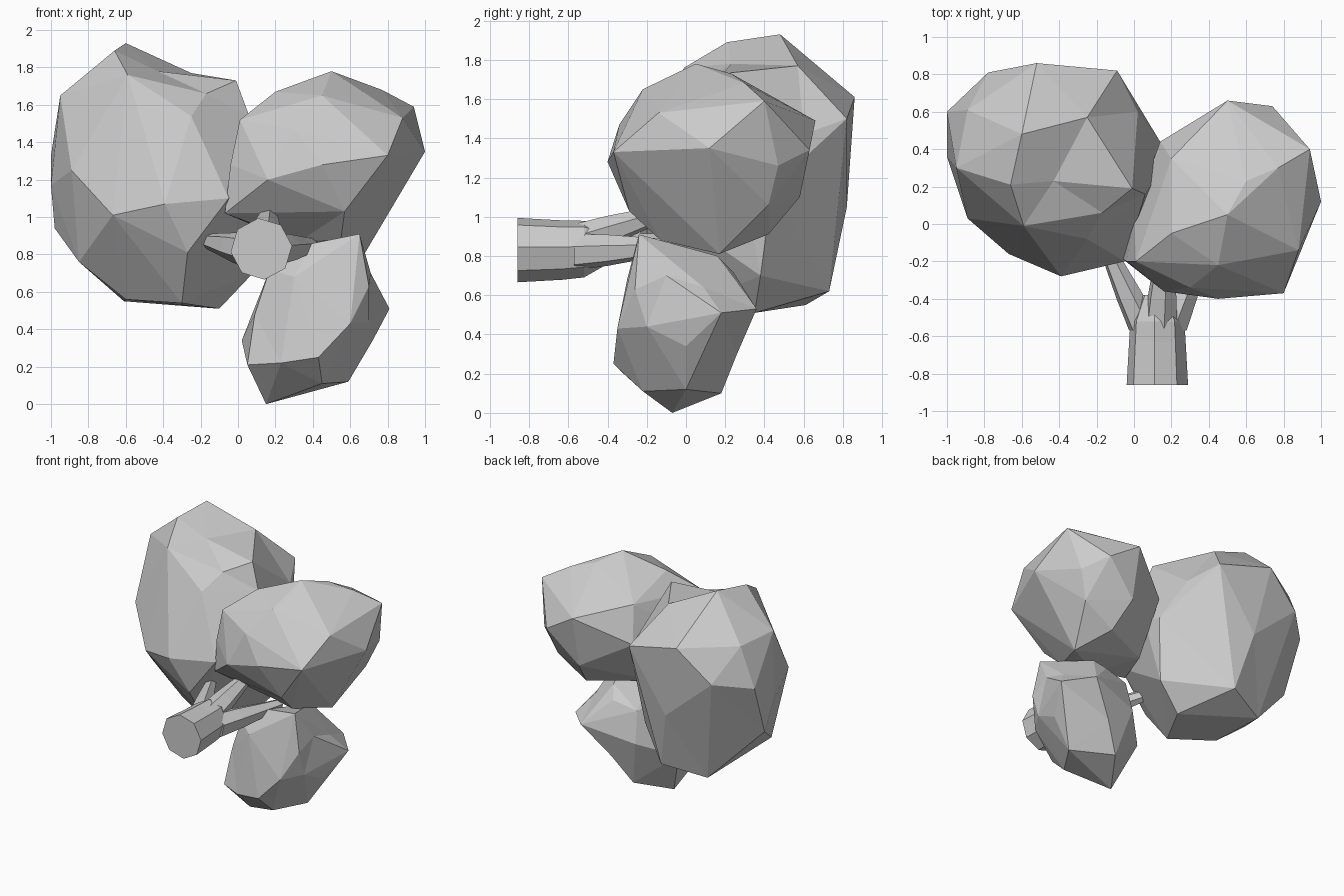
import bpy, bmesh, math
from mathutils import Vector


def finish(bm, name):
    bmesh.ops.recalc_face_normals(bm, faces=bm.faces)
    mesh = bpy.data.meshes.new(name)
    bm.to_mesh(mesh)
    bm.free()
    ob = bpy.data.objects.new(name, mesh)
    bpy.context.collection.objects.link(ob)
    return ob


def foliage(name, points):
    """Faceted clump: corners are joined as a hull on a rounded copy, so shallow dents survive."""
    pts = [Vector(p) for p in points]
    lo = Vector([min(p[k] for p in pts) for k in range(3)])
    hi = Vector([max(p[k] for p in pts) for k in range(3)])
    mid, half = (lo + hi) / 2, (hi - lo) / 2
    bm = bmesh.new()
    real = {}
    for p in pts:
        q = Vector([(p[k] - mid[k]) / half[k] for k in range(3)])
        real[bm.verts.new(q * q.length ** -0.55)] = p
    bmesh.ops.convex_hull(bm, input=bm.verts)
    for v in list(bm.verts):
        if v.link_faces:
            v.co = real[v]
        else:
            bm.verts.remove(v)
    return finish(bm, name)


def tube(name, rings, sides, turn=0.0):
    """Tapered faceted limb; rings are (centre, radius), running along +y."""
    bm = bmesh.new()
    loops = []
    for c, r in rings:
        c = Vector(c)
        loops.append([bm.verts.new(c + Vector((math.cos(a), 0, math.sin(a))) * r)
                      for a in (turn + math.tau * i / sides for i in range(sides))])
    for lo, hi in zip(loops, loops[1:]):
        for i in range(sides):
            j = (i + 1) % sides
            bm.faces.new((lo[i], lo[j], hi[j], hi[i]))
    bm.faces.new(loops[0])
    bm.faces.new(loops[-1])
    return finish(bm, name)


# Large clump on the left
foliage("large_foliage", [
    (-0.60, 0.48, 1.93), (-0.66, 0.21, 1.89), (-0.25, 0.57, 1.77), (-0.59, -0.01, 1.76),
    (-0.43, 0.23, 1.78), (-0.17, 0.06, 1.66), (-0.89, 0.61, 1.63), (-0.01, 0.19, 1.73),
    (-0.95, 0.30, 1.65), (-0.25, -0.08, 1.54), (0.06, 0.16, 1.54), (0.02, 0.60, 1.42),
    (-1.00, 0.60, 1.33), (-1.00, 0.36, 1.17), (-0.89, 0.03, 1.25), (-0.67, -0.16, 1.01),
    (-0.39, -0.28, 1.07), (-0.27, -0.20, 0.81), (-0.05, -0.20, 1.10), (-0.52, 0.86, 1.61),
    (-0.09, 0.82, 1.50), (-0.78, 0.81, 1.38), (-0.40, 0.82, 1.05), (-0.61, 0.61, 0.55),
    (-0.30, 0.73, 0.62), (-0.10, 0.35, 0.51), (-0.30, 0.00, 0.54), (0.08, 0.38, 0.70),
    (-0.60, 0.17, 0.56), (0.14, 0.44, 1.15), (0.14, 0.28, 1.20), (-0.85, 0.18, 0.76),
    (-0.98, 0.45, 0.94),
])

# Upper right clump
foliage("upper_foliage", [
    (0.50, 0.05, 1.78), (0.20, -0.05, 1.67), (0.60, 0.23, 1.73), (0.77, 0.30, 1.68),
    (0.45, -0.22, 1.65), (0.94, 0.40, 1.59), (0.88, -0.14, 1.53), (0.01, -0.20, 1.52),
    (1.00, 0.12, 1.35), (0.80, -0.37, 1.33), (0.45, -0.40, 1.28), (0.16, -0.36, 1.20),
    (-0.04, -0.20, 1.28), (-0.07, -0.18, 1.02), (0.50, 0.66, 1.49), (0.74, 0.63, 1.34),
    (0.50, 0.58, 1.10), (0.14, 0.44, 1.30), (0.79, 0.42, 1.06), (0.68, 0.17, 0.81),
    (0.55, -0.13, 0.88), (0.33, -0.05, 0.87), (0.12, 0.20, 0.94), (0.57, -0.29, 1.03),
    (0.20, 0.35, 1.56), (0.87, 0.47, 1.26), (0.55, 0.42, 0.91), (0.30, -0.34, 1.47),
    (0.00, 0.06, 1.32),
])

# Lower clump
foliage("lower_foliage", [
    (0.65, -0.24, 0.91), (0.40, -0.20, 0.86), (0.50, 0.16, 0.80), (0.71, -0.10, 0.70),
    (0.30, -0.30, 0.68), (0.17, -0.20, 0.72), (0.71, 0.09, 0.64), (0.81, 0.18, 0.51),
    (0.64, 0.36, 0.53), (0.45, 0.24, 0.72), (0.60, -0.35, 0.43), (0.70, -0.20, 0.44),
    (0.43, -0.37, 0.25), (0.23, -0.34, 0.22), (0.05, -0.24, 0.21), (0.02, 0.06, 0.34),
    (0.15, -0.07, 0.00), (0.45, -0.22, 0.11), (0.59, 0.00, 0.12), (0.72, 0.00, 0.34),
    (0.32, 0.18, 0.10), (0.45, 0.26, 0.30), (0.26, 0.22, 0.68), (0.24, 0.27, 0.45),
    (0.09, -0.20, 0.48), (0.70, -0.26, 0.63),
])

# Trunk lying along y, flaring into three branches that reach the clumps
tube("trunk", [((0.125, -0.86, 0.83), 0.165), ((0.125, -0.63, 0.83), 0.152),
               ((0.125, -0.52, 0.835), 0.145), ((0.12, -0.38, 0.85), 0.08)], 8, 0.1)
for name, root, tip in (("left_branch", (0.065, -0.57, 0.82), (-0.11, -0.2, 0.86)),
                        ("top_branch", (0.14, -0.57, 0.87), (0.16, -0.2, 0.99)),
                        ("right_branch", (0.19, -0.57, 0.82), (0.34, -0.2, 0.84))):
    root, tip = Vector(root), Vector(tip)
    tube(name, [(root, 0.095), (root.lerp(tip, 0.45), 0.082),
                (tip, 0.055), (root.lerp(tip, 1.35), 0.04)], 6, 0.3)
